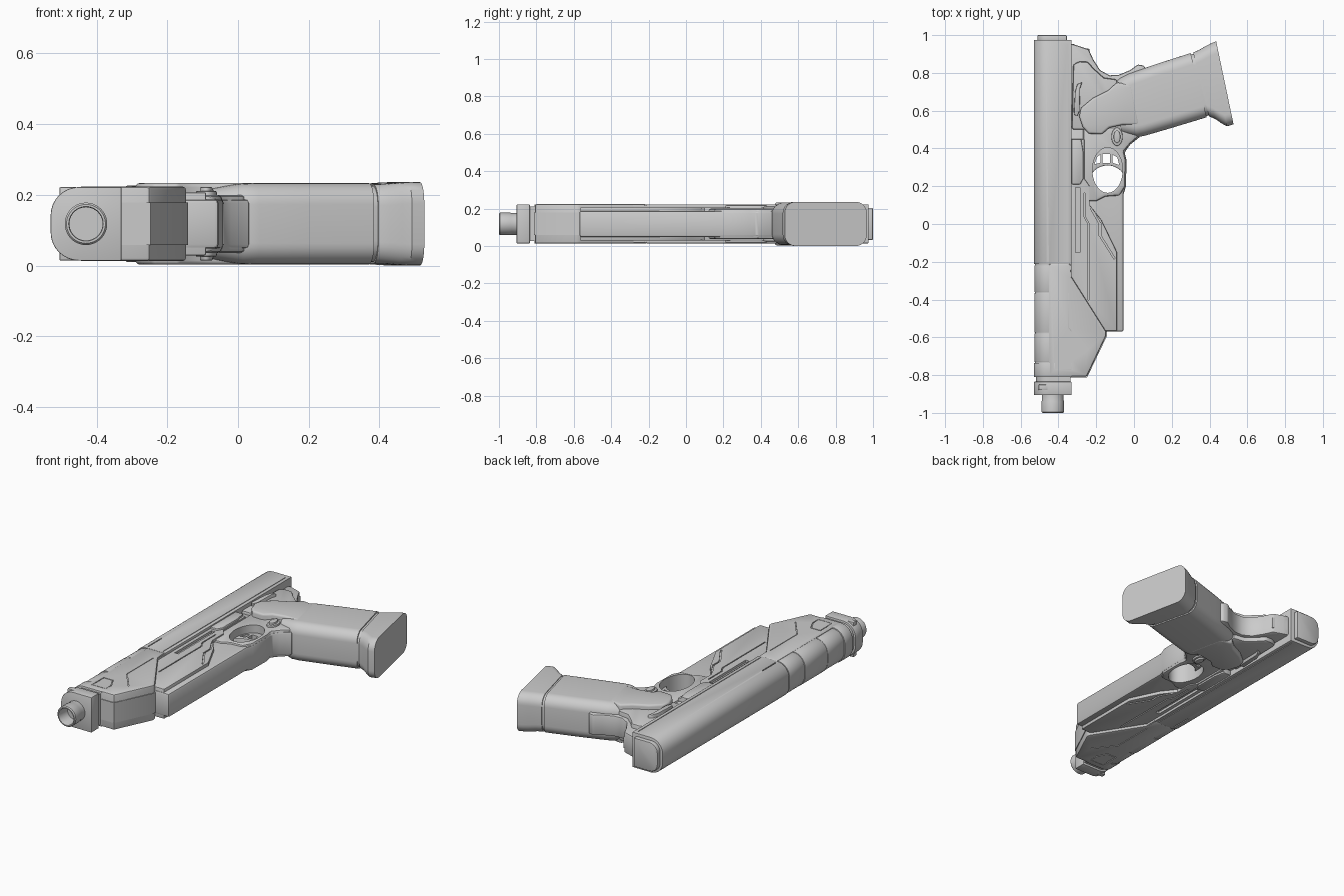
import bpy, bmesh, math
from mathutils import Vector

ZC = 0.118  # mid plane of the flat-lying body


def finish(name, bm, bevel=0.0, segs=2):
    bmesh.ops.recalc_face_normals(bm, faces=bm.faces)
    me = bpy.data.meshes.new(name)
    bm.to_mesh(me)
    bm.free()
    ob = bpy.data.objects.new(name, me)
    bpy.context.collection.objects.link(ob)
    if bevel:
        m = ob.modifiers.new("bevel", 'BEVEL')
        m.width, m.segments, m.limit_method = bevel, segs, 'ANGLE'
        m.angle_limit = math.radians(40)
        apply(ob, m)
    return ob


def apply(ob, m):
    with bpy.context.temp_override(object=ob, active_object=ob, selected_objects=[ob]):
        bpy.ops.object.modifier_apply(modifier=m.name)


def loft(name, rings, bevel=0.0, segs=2, closed=False):
    """Skin a list of equal-length rings of 3D points."""
    bm = bmesh.new()
    vs = [[bm.verts.new(p) for p in r] for r in rings]
    n = len(vs[0])
    pairs = list(zip(vs, vs[1:])) + ([(vs[-1], vs[0])] if closed else [])
    for a, b in pairs:
        for i in range(n):
            bm.faces.new((a[i], a[(i + 1) % n], b[(i + 1) % n], b[i]))
    if not closed:
        bm.faces.new(vs[0])
        bm.faces.new(vs[-1])
    return finish(name, bm, bevel, segs)


def plate(name, pts, h, bevel=0.0, z=ZC, segs=2):
    """Side-profile outline, thickened by h to both sides of height z."""
    return loft(name, [[(x, y, z + s * h) for x, y in pts] for s in (-1, 1)], bevel, segs)


def bar(name, pts, y0, y1, bevel=0.0):
    """Cross-section in x-z, run along y."""
    return loft(name, [[(x, y, z) for x, z in pts] for y in (y0, y1)], bevel)


def oval(cx, cy, rx, ry, n=40):
    return [(cx + rx * math.cos(2 * math.pi * i / n), cy + ry * math.sin(2 * math.pi * i / n)) for i in range(n)]


def cut(ob, cutter):
    m = ob.modifiers.new("cut", 'BOOLEAN')
    m.operation, m.solver, m.object = 'DIFFERENCE', 'EXACT', cutter
    apply(ob, m)
    bpy.data.objects.remove(cutter)


def groove(ob, pts, w, h, depth=0.008):
    """Narrow channel along a path, on both side faces at half-thickness h."""
    for a, b in zip(pts, pts[1:]):
        a, b = Vector(a), Vector(b)
        d = (b - a).normalized() * w / 2
        n = Vector((-d.y, d.x))
        for s in (-1, 1):
            cut(ob, plate("cutter", [a - d + n, b + d + n, b + d - n, a - d - n], depth, z=ZC + s * h))


def slide_section(inset=0.0, r=0.08, x0=-0.53, x1=-0.33, h=0.104):
    """D-shaped section: square towards the grip, rounded on the far side."""
    x0, h, r = x0 + inset, h - inset, r - inset
    pts = [(x1, ZC - h), (x1, ZC + h)]
    for s, a0 in ((1, 90), (-1, 180)):
        for i in range(9):
            a = math.radians(a0 + i * 11.25)
            pts.append((x0 + r + r * math.cos(a), ZC + s * (h - r) + r * math.sin(a)))
    return pts


# Slide, in segments parted by shallow ring grooves
bar("slide_core", slide_section(0.006), -0.81, 0.97)
for i, (y0, y1, ins) in enumerate([(-0.81, -0.735, 0), (-0.73, -0.58, 0.004), (-0.575, -0.365, 0.002),
                                   (-0.36, -0.22, 0.003), (-0.213, 0.975, 0)]):
    seg = bar(f"slide_segment_{i}", slide_section(ins), y0, y1, 0.002)
    if i == 4:
        groove(seg, [(-0.455, -0.19), (-0.455, -0.07)], 0.006, 0.104)
        groove(seg, [(-0.352, -0.2), (-0.352, 0.95)], 0.004, 0.104, 0.004)
bar("slide_rear_cap", slide_section(0.018, 0.07, x1=-0.355), 0.96, 1.0, 0.006)

# Muzzle block and hollow barrel
bar("muzzle_block", slide_section(), -0.905, -0.835, 0.003)
bar("muzzle_neck", slide_section(0.012, x1=-0.335), -0.84, -0.80)
notch = bar("muzzle_side_lug", [(-0.505, ZC - 0.104), (-0.455, ZC - 0.104), (-0.455, ZC + 0.104), (-0.505, ZC + 0.104)], -0.88, -0.85, 0.004)
rings = [(0.058, -0.89), (0.058, -0.935), (0.06, -0.94), (0.06, -0.994), (0.055, -1.0), (0.049, -1.0), (0.047, -0.994), (0.047, -0.89)]
loft("barrel", [[(x, y, z) for x, z in oval(-0.43, ZC, r, r)] for r, y in rings], closed=True)
bar("barrel_bore_floor", oval(-0.43, ZC, 0.05, 0.05), -0.92, -0.89)

# Front shroud with engraved panel outline and a centre band
outline = [(-0.452, -0.808), (-0.25, -0.808), (-0.147, -0.59), (-0.147, -0.57), (-0.33, -0.28), (-0.335, -0.21), (-0.452, -0.21)]
shroud = plate("front_shroud", outline, 0.1055, 0.01)
groove(shroud, [(-0.42, -0.77), (-0.42, -0.66), (-0.36, -0.66), (-0.33, -0.72), (-0.33, -0.77), (-0.42, -0.77)], 0.005, 0.1055, 0.005)
groove(shroud, [(-0.345, -0.3), (-0.345, -0.55), (-0.25, -0.67)], 0.004, 0.1055, 0.004)
plate("shroud_band", [(-0.34, -0.812), (-0.248, -0.812), (-0.142, -0.59), (-0.142, -0.565), (-0.34, -0.26)], 0.06)

# Frame: lower rail, raised side panel and trigger guard
rail = plate("frame_rail", [(-0.34, -0.57), (-0.055, -0.57), (-0.055, 0.16), (-0.042, 0.2), (-0.04, 0.34), (-0.05, 0.38),
                            (-0.02, 0.42), (0.03, 0.46), (0.05, 0.55), (-0.34, 0.55)], 0.07, 0.012)
guard = plate("trigger_guard", [(-0.27, 0.12), (-0.2, 0.12), (-0.15, 0.145), (-0.075, 0.15), (-0.046, 0.2), (-0.044, 0.34), (-0.054, 0.385),
                                (-0.02, 0.425), (0.02, 0.46), (0.03, 0.53), (-0.27, 0.53)], 0.082, 0.014)
for part in (rail, guard):
    cut(part, plate("cutter", oval(-0.14, 0.285, 0.08, 0.12), 0.3))
panel = plate("frame_side_panel", [(-0.335, -0.565), (-0.09, -0.565), (-0.09, -0.15), (-0.172, 0.02), (-0.235, 0.1),
                                   (-0.235, 0.2), (-0.262, 0.24), (-0.262, 0.45), (-0.335, 0.45)], 0.089, 0.005)
groove(panel, [(-0.225, 0.08), (-0.18, 0.0), (-0.18, -0.06), (-0.105, -0.18)], 0.008, 0.089)
groove(panel, [(-0.298, 0.18), (-0.298, -0.14)], 0.024, 0.089, 0.014)
groove(panel, [(-0.262, 0.16), (-0.262, 0.04), (-0.24, 0.0), (-0.24, -0.4)], 0.006, 0.089)
plate("slide_stop", [(-0.33, 0.21), (-0.285, 0.21), (-0.268, 0.24), (-0.268, 0.38), (-0.28, 0.45), (-0.33, 0.45)], 0.1, 0.006)

# Trigger: curved shoe with three windows
arc = [(-0.14 + 0.095 * math.cos(math.radians(a)), 0.225 + 0.085 * math.sin(math.radians(a))) for a in range(30, 151, 12)]
trigger = plate("trigger", arc + [(-0.222, 0.4), (-0.14, 0.42), (-0.058, 0.4)], 0.035, 0.004)
for pts in ([(-0.21, 0.315), (-0.178, 0.325), (-0.178, 0.368), (-0.195, 0.355)],
            [(-0.166, 0.324), (-0.126, 0.324), (-0.126, 0.37), (-0.166, 0.37)],
            [(-0.114, 0.325), (-0.078, 0.312), (-0.088, 0.352), (-0.114, 0.368)]):
    cut(trigger, plate("cutter", pts, 0.2))

# Rear frame with swept tang, cheek and safety lever
plate("rear_frame_tang", [(-0.335, 0.5), (-0.335, 0.955), (-0.3, 0.945), (-0.24, 0.925), (-0.215, 0.87), (-0.18, 0.815), (-0.13, 0.787),
                          (-0.08, 0.79), (-0.02, 0.815), (0.02, 0.845), (0.055, 0.838), (0.07, 0.8), (0.05, 0.5)], 0.062, 0.01)
plate("rear_frame_cheek", [(-0.33, 0.5), (-0.322, 0.845), (-0.29, 0.86), (-0.245, 0.86), (-0.215, 0.825), (-0.16, 0.775),
                           (-0.09, 0.765), (-0.05, 0.5)], 0.088, 0.012)
plate("safety_lever", [(-0.318, 0.58), (-0.3, 0.57), (-0.288, 0.6), (-0.285, 0.72), (-0.275, 0.75), (-0.3, 0.74), (-0.312, 0.7)], 0.108, 0.004)
plate("hammer", [(-0.325, 0.85), (-0.325, 0.955), (-0.27, 0.93), (-0.235, 0.928), (-0.24, 0.87)], 0.035, 0.006)

# Grip shoulder plates and magazine release
plate("grip_shoulder", [(-0.29, 0.57), (-0.272, 0.515), (-0.24, 0.478), (-0.17, 0.475), (-0.13, 0.51), (-0.06, 0.525), (0.03, 0.525),
                        (-0.01, 0.735), (-0.09, 0.75), (-0.14, 0.705), (-0.22, 0.665), (-0.28, 0.615)], 0.1155, 0.012, segs=3)
plate("release_collar", oval(-0.09, 0.462, 0.03, 0.048), 0.093, 0.005)
plate("release_button", oval(-0.09, 0.462, 0.018, 0.034), 0.104, 0.004)


def grip_ring(lo, hi, h, r=0.06):
    """Rounded-rectangle section between a front-edge point and a back-edge point."""
    lo, hi = Vector(lo), Vector(hi)
    c, d = (lo + hi) / 2, (hi - lo).normalized()
    w = (hi - lo).length / 2
    out = []
    for q, (su, sv) in enumerate([(1, 1), (-1, 1), (-1, -1), (1, -1)]):
        for i in range(8):
            a = math.radians(90 * q + i * 90 / 7)
            p = c + d * (su * (w - r) + r * math.cos(a))
            out.append((p.x, p.y, ZC + sv * (h - r) + r * math.sin(a)))
    return out


# Grip body, neck groove and flared base
loft("grip", [grip_ring(*s) for s in [((-0.06, 0.475), (-0.13, 0.73), 0.1), ((0.02, 0.46), (-0.07, 0.775), 0.113),
                                      ((0.06, 0.468), (-0.03, 0.795), 0.115), ((0.2, 0.509), (0.113, 0.845), 0.115),
                                      ((0.385, 0.565), (0.3, 0.905), 0.115)]])
loft("grip_neck", [grip_ring(*s) for s in [((0.37, 0.567), (0.29, 0.895), 0.108), ((0.41, 0.58), (0.33, 0.905), 0.108)]])
loft("grip_base", [grip_ring(*s) for s in [((0.397, 0.57), (0.313, 0.907), 0.112), ((0.43, 0.556), (0.345, 0.922), 0.113),
                                           ((0.465, 0.532), (0.38, 0.942), 0.116), ((0.492, 0.517), (0.405, 0.955), 0.1175),
                                           ((0.527, 0.528), (0.435, 0.967), 0.118)]])

# Smooth shading with sharp edges kept
for ob in bpy.data.objects:
    ob.select_set(True)
    bpy.context.view_layer.objects.active = ob
bpy.ops.object.shade_smooth_by_angle(angle=math.radians(32))
